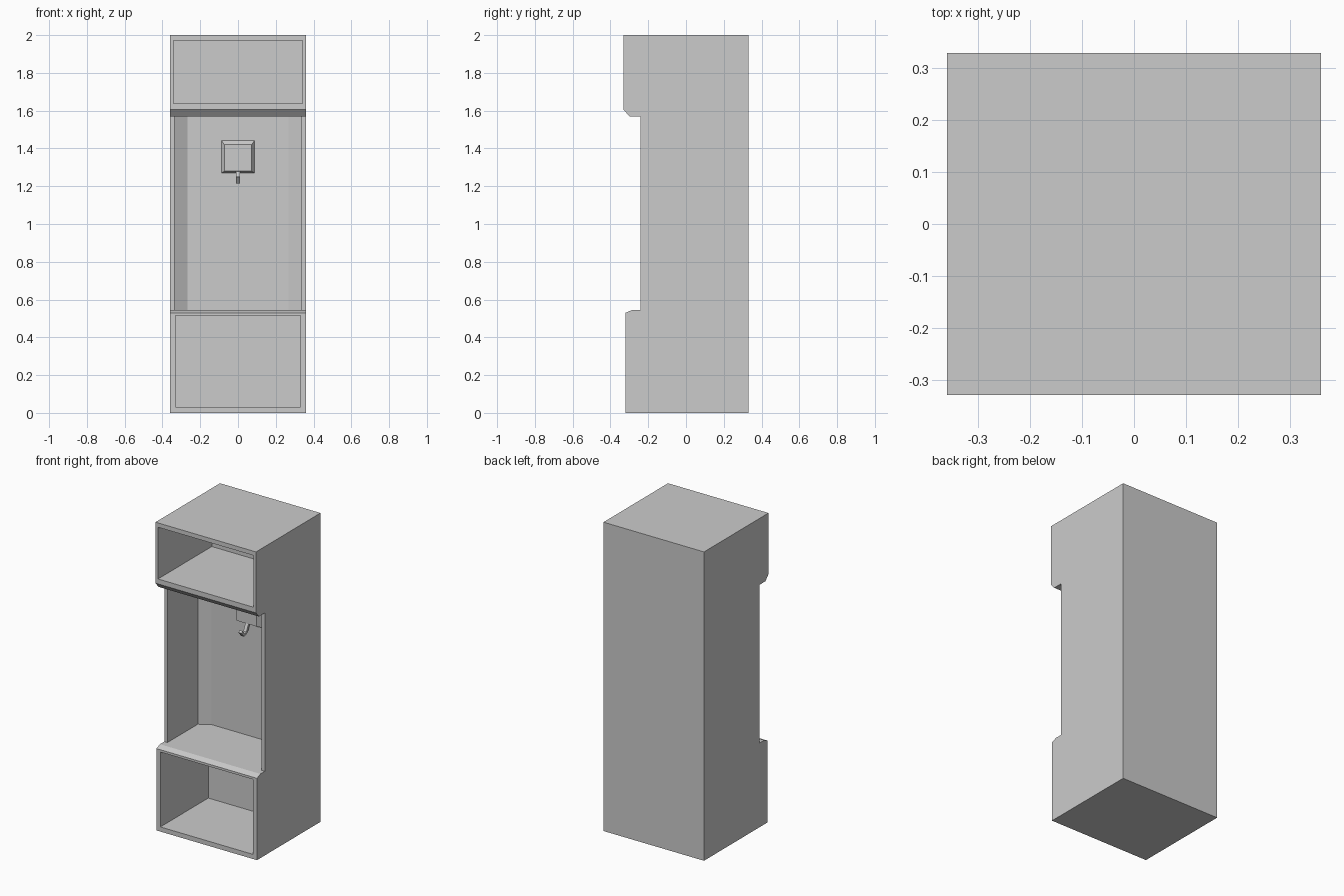
import bpy, bmesh
from mathutils import Vector

if "Cube" in bpy.data.objects:
    bpy.data.objects.remove(bpy.data.objects["Cube"])


def loft(name, rings):
    """Closed solid from a list of matching point rings."""
    bm = bmesh.new()
    vs = [[bm.verts.new(p) for p in r] for r in rings]
    n = len(vs[0])
    for a, b in zip(vs, vs[1:]):
        for i in range(n):
            j = (i + 1) % n
            bm.faces.new((a[i], a[j], b[j], b[i]))
    bm.faces.new(vs[0])
    bm.faces.new(vs[-1])
    bmesh.ops.recalc_face_normals(bm, faces=bm.faces)
    me = bpy.data.meshes.new(name)
    bm.to_mesh(me)
    bm.free()
    ob = bpy.data.objects.new(name, me)
    bpy.context.collection.objects.link(ob)
    return ob


def prism_x(name, profile, half):
    return loft(name, [[(x, y, z) for y, z in profile] for x in (-half, half)])


def prism_z(name, outline, z0, z1):
    return loft(name, [[(x, y, z) for x, y in outline] for z in (z0, z1)])


def rect(half, y0, y1):
    return [(-half, y0), (half, y0), (half, y1), (-half, y1)]


# Cabinet body from its side profile
body = prism_x("locker_body", [
    (0.33, 0), (0.33, 2), (-0.33, 2), (-0.33, 1.605), (-0.30, 1.57),
    (-0.24, 1.57), (-0.24, 0.545), (-0.285, 0.545), (-0.32, 0.53), (-0.32, 0)], 0.36)

# Open compartments: top cubby, hanging bay with angled back corners, bottom cubby
bay = [(-0.337, -0.5), (0.337, -0.5), (0.337, 0.07),
       (0.267, 0.112), (-0.267, 0.112), (-0.337, 0.07)]
cutters = [prism_z("top_cubby_cutter", rect(0.342, -0.5, 0.22), 1.637, 1.972),
           prism_z("hanging_bay_cutter", bay, 0.545, 1.57),
           prism_z("bottom_cubby_cutter", rect(0.332, -0.5, 0.17), 0.03, 0.515)]
bpy.context.view_layer.objects.active = body
for c in cutters:
    c.hide_render = True
    m = body.modifiers.new(c.name, 'BOOLEAN')
    m.operation, m.solver, m.object = 'DIFFERENCE', 'EXACT', c
    bpy.ops.object.modifier_apply(modifier=m.name)
    bpy.data.objects.remove(c)

# Bevelled hook plate on the back wall
loft("hook_plate", [
    [(-w, y, z0), (w, y, z0), (w, y, z1), (-w, y, z1)]
    for w, y, z0, z1 in ((0.09, 0.114, 1.268, 1.445), (0.072, 0.088, 1.28, 1.42))])

# Bent coat hook: a strip of constant thickness along a side path
path = [Vector(p) for p in ((0.103, 1.285), (0.076, 1.23), (0.048, 1.222), (0.027, 1.25))]
upper, lower = [], []
for i, p in enumerate(path):
    d = (path[min(i + 1, 3)] - path[max(i - 1, 0)]).normalized()
    off = Vector((-d.y, d.x)) * 0.008
    upper.append(p + off)
    lower.append(p - off)
prism_x("coat_hook", upper + lower[::-1], 0.011)
